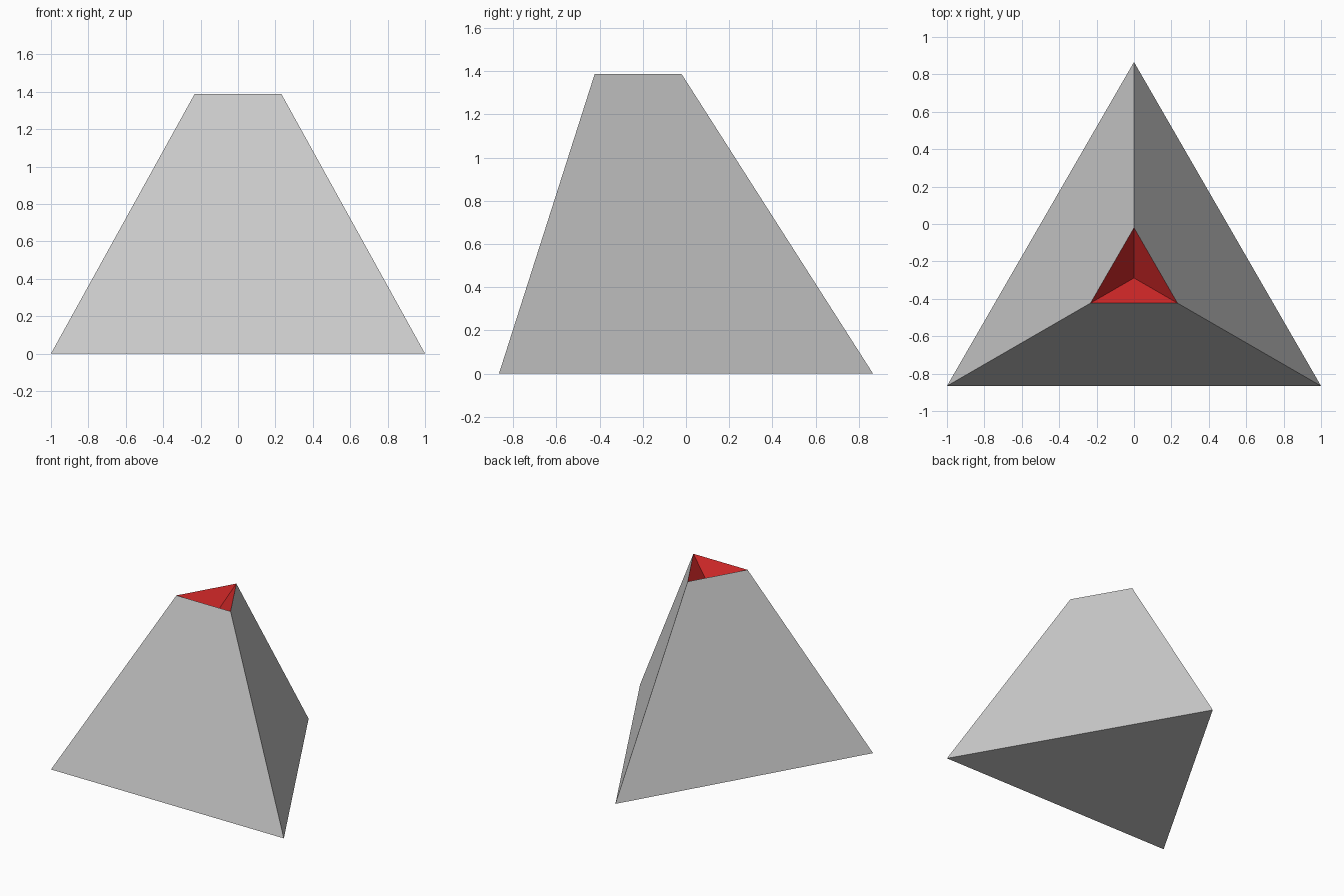
import bpy
import bmesh
from math import cos, sin, radians

cube = bpy.data.objects.get("Cube")
if cube:
    bpy.data.objects.remove(cube, do_unlink=True)

BASE_R = 1.1547      # corner radius of the base triangle
RIM_R = 0.2685       # corner radius of the rim triangle
HEIGHT = 1.387
PIT_DEPTH = 0.145
AXIS_Y = -0.2887


def make_material(name, color):
    mat = bpy.data.materials.new(name)
    mat.use_nodes = True
    mat.diffuse_color = color
    mat.node_tree.nodes["Principled BSDF"].inputs["Base Color"].default_value = color
    return mat


def triangle(bm, radius, z):
    angles = [radians(90 + 120 * i) for i in range(3)]
    return [bm.verts.new((radius * cos(a), AXIS_Y + radius * sin(a), z)) for a in angles]


# Three-sided mountain: sloping walls, closed floor and sunken red crater
bm = bmesh.new()
base = triangle(bm, BASE_R, 0)
rim = triangle(bm, RIM_R, HEIGHT)
pit = bm.verts.new((0, AXIS_Y, HEIGHT - PIT_DEPTH))
bm.faces.new(base[::-1])
for i in range(3):
    j = (i + 1) % 3
    bm.faces.new((base[i], base[j], rim[j], rim[i]))
    crater_wall = bm.faces.new((rim[i], rim[j], pit))
    crater_wall.material_index = 1
bmesh.ops.recalc_face_normals(bm, faces=bm.faces)

mesh = bpy.data.meshes.new("cratered_pyramid")
bm.to_mesh(mesh)
bm.free()
mesh.materials.append(make_material("light grey", (0.604, 0.604, 0.604, 1)))
mesh.materials.append(make_material("crater red", (0.604, 0.02, 0.02, 1)))
pyramid = bpy.data.objects.new("cratered_pyramid", mesh)
bpy.context.collection.objects.link(pyramid)
